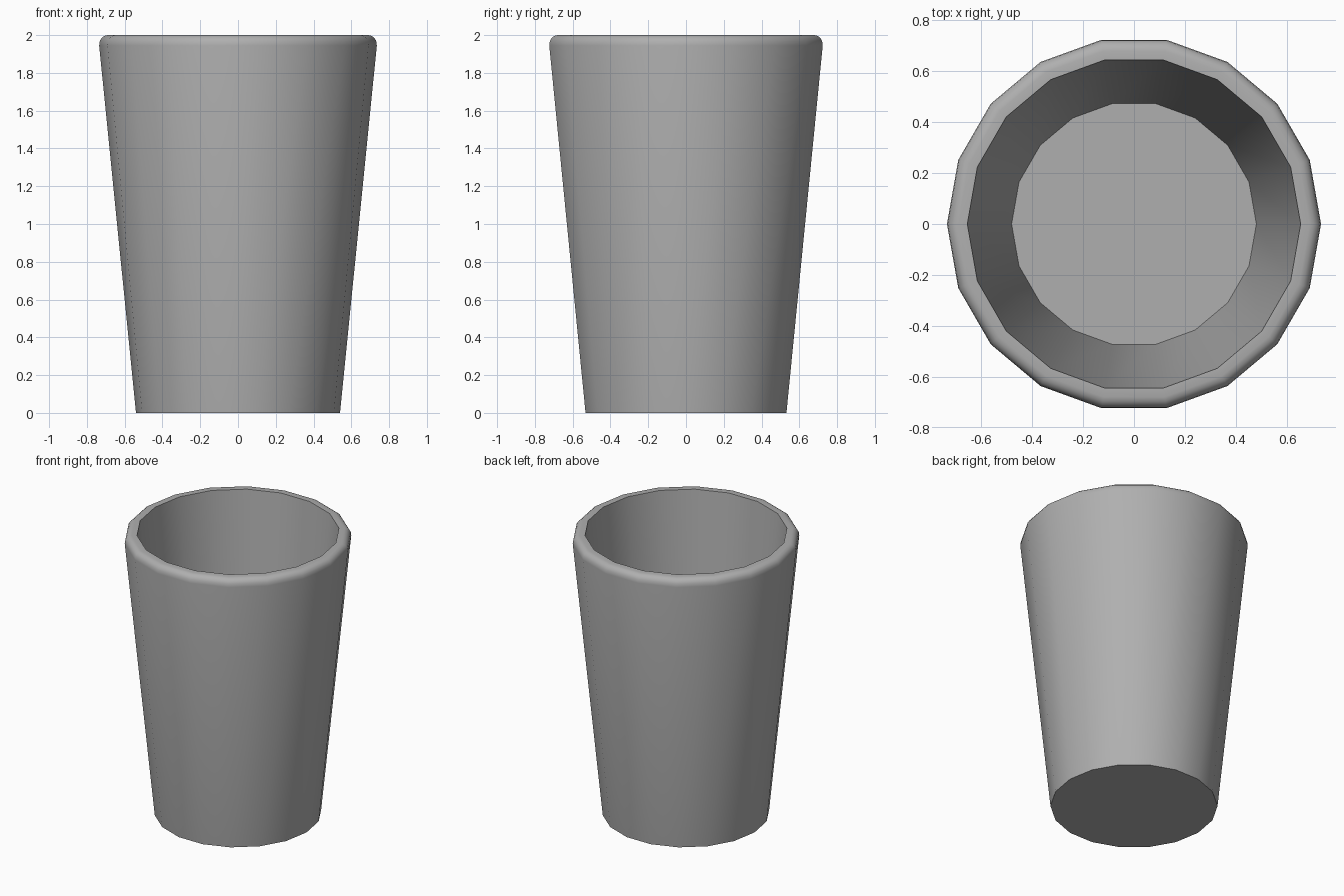
import bpy, bmesh
from math import cos, sin, pi, radians

if "Cube" in bpy.data.objects:
    bpy.data.objects.remove(bpy.data.objects["Cube"])

SIDES = 18

# Profile (radius, height): base edge, outer wall, rounded lip, inner wall, floor edge
profile = [(0.54, 0.0), (0.735, 1.945)]
for i in range(1, 5):
    a = radians(90 * i / 4)
    profile.append((0.69 + 0.045 * cos(a), 1.95 + 0.05 * sin(a)))
profile += [(0.655, 2.0), (0.481, 0.12)]

bm = bmesh.new()
rings = [[bm.verts.new((r * cos(2 * pi * k / SIDES), r * sin(2 * pi * k / SIDES), z))
          for k in range(SIDES)] for r, z in profile]

# Walls and lip
for low, high in zip(rings, rings[1:]):
    for k in range(SIDES):
        n = (k + 1) % SIDES
        bm.faces.new((low[k], low[n], high[n], high[k]))

# Underside and inside floor
bm.faces.new(rings[0][::-1])
bm.faces.new(rings[-1])

mesh = bpy.data.meshes.new("cup")
bm.to_mesh(mesh)
bm.free()
cup = bpy.data.objects.new("cup", mesh)
bpy.context.collection.objects.link(cup)

# Darker grey surface
grey = bpy.data.materials.new("dark_grey")
grey.diffuse_color = (0.43, 0.43, 0.43, 1)
grey.use_nodes = True
grey.node_tree.nodes["Principled BSDF"].inputs["Base Color"].default_value = grey.diffuse_color
mesh.materials.append(grey)

# Smooth walls, sharp base, floor and inner lip edges
bpy.context.view_layer.objects.active = cup
cup.select_set(True)
bpy.ops.object.shade_smooth_by_angle(angle=radians(35))
